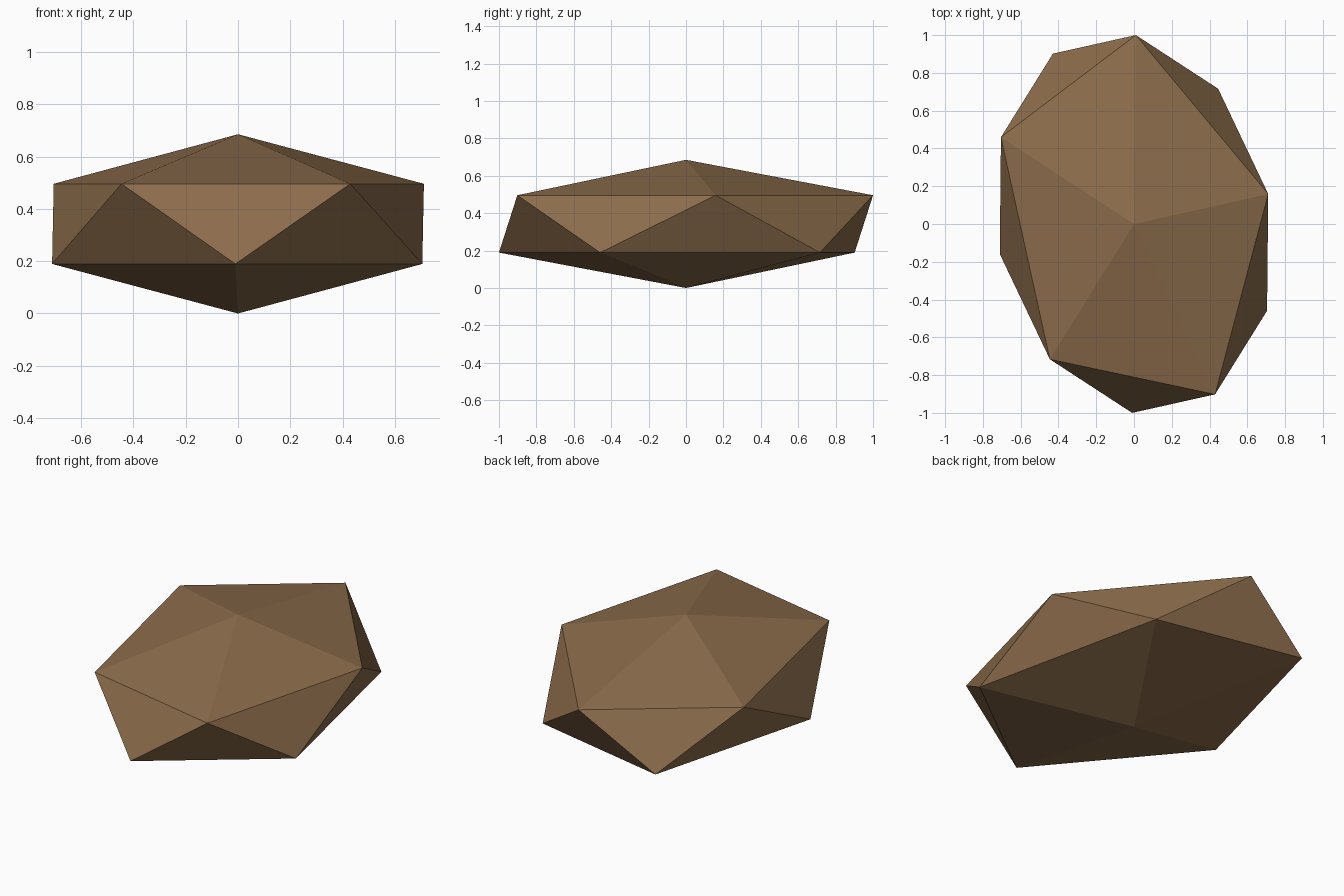
import bpy, bmesh
from mathutils import Matrix

if "Cube" in bpy.data.objects:
    bpy.data.objects.remove(bpy.data.objects["Cube"])

HALF_HEIGHT = 0.3425
RING = 0.89443  # ring radius of a unit icosahedron
# images of the ring's x and y axes: a stretched, slightly skewed ellipse
ax, ay = 0.01, 1.0
bx, by = -0.744, 0.158

# faceted rock: an icosahedron squashed and skewed
bm = bmesh.new()
bmesh.ops.create_icosphere(bm, subdivisions=1, radius=1.0)
shape = Matrix(((ax / RING, bx / RING, 0, 0),
                (ay / RING, by / RING, 0, 0),
                (0, 0, HALF_HEIGHT, HALF_HEIGHT),
                (0, 0, 0, 1)))
bmesh.ops.transform(bm, matrix=shape, verts=bm.verts)
bmesh.ops.recalc_face_normals(bm, faces=bm.faces)

mesh = bpy.data.meshes.new("rock")
bm.to_mesh(mesh)
bm.free()

# one earthy brown, flat faces
brown = bpy.data.materials.new("earth brown")
brown.diffuse_color = (0.26, 0.15, 0.07, 1)
brown.use_nodes = True
brown.node_tree.nodes["Principled BSDF"].inputs["Base Color"].default_value = brown.diffuse_color
mesh.materials.append(brown)

rock = bpy.data.objects.new("rock", mesh)
bpy.context.collection.objects.link(rock)
